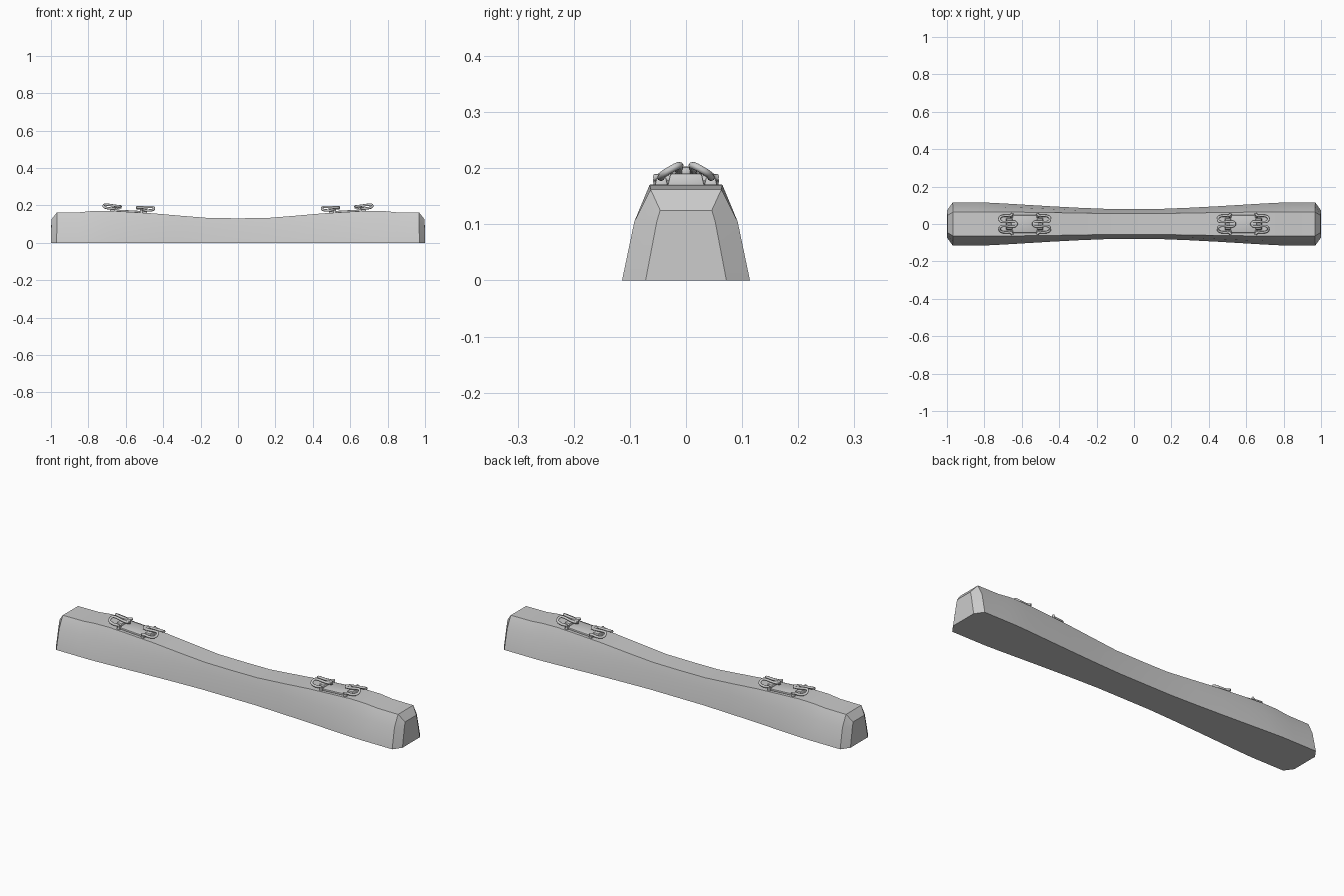
import bpy, bmesh
from math import atan

if "Cube" in bpy.data.objects:
    bpy.data.objects.remove(bpy.data.objects["Cube"])

# Sleeper body: stations (x, bottom half, shoulder half, shoulder z, top half, top z)
half = [(0.0, .081, .068, .085, .056, .131),
        (0.15, .081, .068, .085, .056, .132),
        (0.30, .087, .073, .092, .059, .144),
        (0.45, .095, .080, .098, .061, .157),
        (0.60, .104, .087, .103, .063, .166),
        (0.70, .110, .090, .105, .064, .171),
        (0.78, .114, .092, .105, .065, .170),
        (0.85, .114, .092, .105, .063, .163),
        (0.97, .114, .092, .105, .063, .162),
        (1.0, .072, .052, .105, .046, .125)]
stations = [(-s[0],) + s[1:] for s in half[:0:-1]] + half

bm = bmesh.new()
rings = []
for x, b, m, mz, t, tz in stations:
    tx = x * .998
    pts = [(x, -b, 0), (tx, -m, mz), (tx, -t, tz),
           (tx, t, tz), (tx, m, mz), (x, b, 0)]
    rings.append([bm.verts.new(p) for p in pts])
for a, c in zip(rings, rings[1:]):
    for i in range(6):
        j = (i + 1) % 6
        bm.faces.new((a[i], a[j], c[j], c[i]))
bm.faces.new(rings[0])
bm.faces.new(rings[-1][::-1])
bmesh.ops.recalc_face_normals(bm, faces=bm.faces)


def finish(bm, name, angle=.6):
    me = bpy.data.meshes.new(name)
    bm.to_mesh(me)
    bm.free()
    ob = bpy.data.objects.new(name, me)
    bpy.context.collection.objects.link(ob)
    bpy.ops.object.select_all(action='DESELECT')
    ob.select_set(True)
    bpy.context.view_layer.objects.active = ob
    bpy.ops.object.shade_smooth_by_angle(angle=angle)
    return ob


finish(bm, "sleeper_body")

SEAT_X, SEAT_Z = .585, .165
TILT = -atan(.055)


def place(ob, side):
    # Rail seats lean towards the track centre
    ob.location = (side * SEAT_X, 0, SEAT_Z)
    ob.rotation_euler = (0, side * TILT, 0)


def block(name, side, centre, size, bevel=.003, taper=1.0):
    bm = bmesh.new()
    bmesh.ops.create_cube(bm, size=1)
    for v in bm.verts:
        k = taper if v.co.z > 0 else 1
        v.co = [v.co[i] * size[i] * (k if i < 2 else 1) + centre[i] for i in range(3)]
    bmesh.ops.bevel(bm, geom=bm.edges[:], offset=bevel, segments=2,
                    affect='EDGES', profile=.5)
    place(finish(bm, name), side)


def rod(name, side, pts, radius):
    cu = bpy.data.curves.new(name, 'CURVE')
    cu.dimensions = '3D'
    cu.bevel_depth = radius
    cu.bevel_resolution = 2
    cu.use_fill_caps = True
    cu.resolution_u = 5
    sp = cu.splines.new('NURBS')
    sp.points.add(len(pts) - 1)
    for p, co in zip(sp.points, pts):
        p.co = (*co, 1)
    sp.order_u = 3
    sp.use_endpoint_u = True
    ob = bpy.data.objects.new(name, cu)
    bpy.context.collection.objects.link(ob)
    place(ob, side)


# W-shaped spring clip, one half (distance from rail, y, z)
arm = [(.066, .056, .014), (.072, .042, .016), (.100, .046, .012),
       (.136, .040, .018), (.134, .012, .034), (.105, .010, .032),
       (.072, .014, .029), (.046, .012, .027)]

for side in (-1, 1):
    block("rail_pad", side, (0, 0, .004), (.14, .094, .010))
    for d in (-1, 1):
        path = arm + [(u, -y, z) for u, y, z in arm[::-1]]
        rod("spring_clip", side, [(d * u, y, z) for u, y, z in path], .0065)
        # Anchor shoulder, centre bolt and toe insulators
        block("anchor_shoulder", side, (d * .082, 0, .009), (.034, .066, .022), taper=.85)
        block("centre_bolt", side, (d * .056, 0, .025), (.036, .017, .018), .005)
        for s in (-1, 1):
            block("toe_insulator", side, (d * .070, s * .044, .007),
                  (.018, .024, .016), taper=.7)
